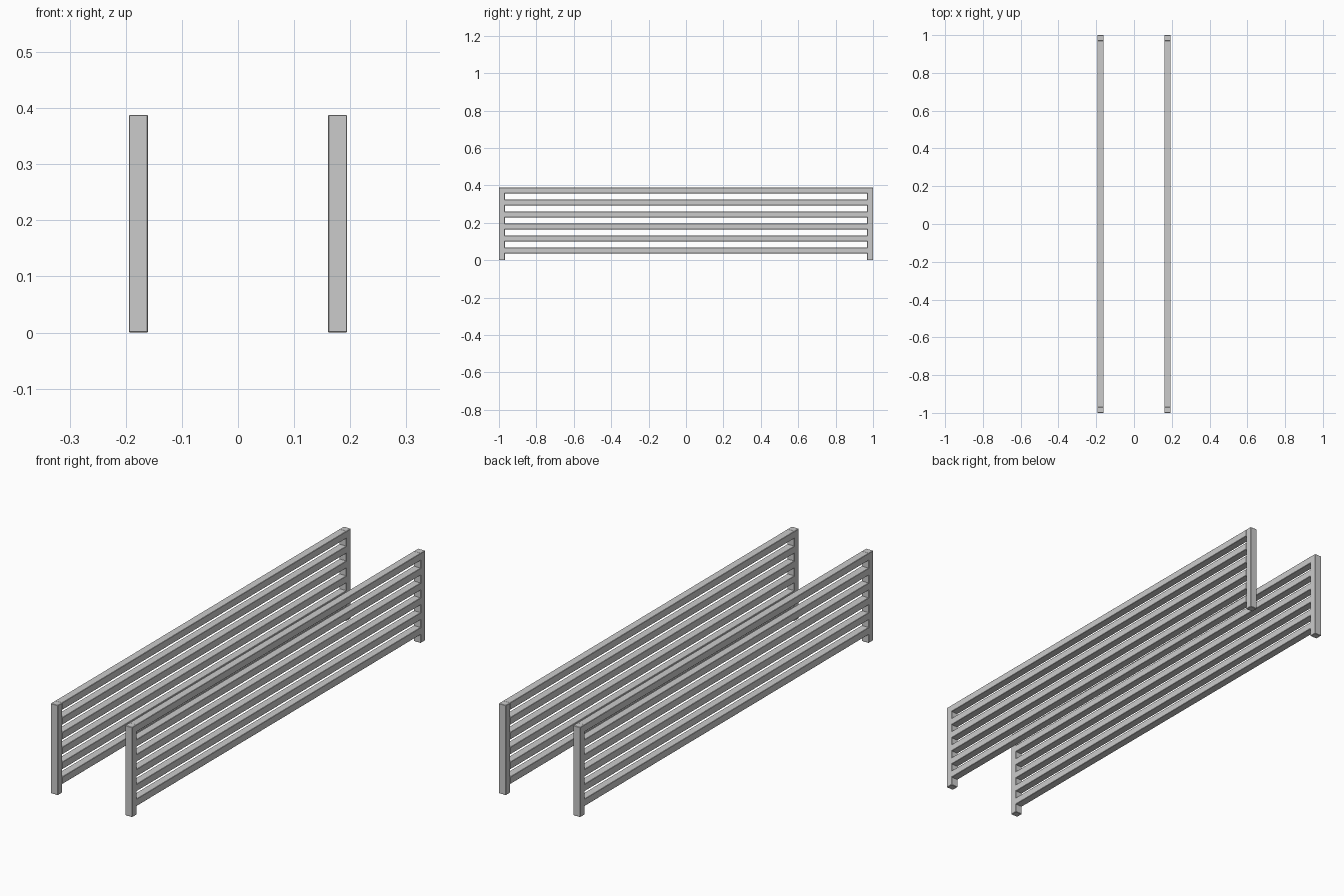
import bpy

if "Cube" in bpy.data.objects:
    bpy.data.objects.remove(bpy.data.objects["Cube"])

H = 0.388            # total height
W = 0.034            # depth of the bars along x
T = 0.031            # thickness of posts and rails
PANEL_X = 0.1775     # panel centre distance from the middle
RAILS = 6
LOW_Z = 0.052        # centre of the lowest rail
TOP_Z = H - T / 2    # centre of the top rail


def bar(name, centre, size):
    """Square bar with finely eased edges."""
    bpy.ops.mesh.primitive_cube_add(size=1, location=centre)
    ob = bpy.context.object
    ob.name = name
    ob.scale = size
    bpy.ops.object.transform_apply(location=False, rotation=False, scale=True)
    bev = ob.modifiers.new("eased_edges", 'BEVEL')
    bev.width = 0.0015
    bev.segments = 1
    return ob


for side, sx in (("left", -1), ("right", 1)):
    x = sx * PANEL_X
    # End posts reaching the ground
    for end, sy in (("front", -1), ("back", 1)):
        bar(f"{side}_{end}_post", (x, sy * (1 - T / 2), H / 2), (W, T, H))
    # Horizontal rails, flush with the posts
    for i in range(RAILS):
        z = LOW_Z + (TOP_Z - LOW_Z) * i / (RAILS - 1)
        bar(f"{side}_rail_{i + 1}", (x, 0, z), (W, 2 - 2 * T + 0.004, T))
